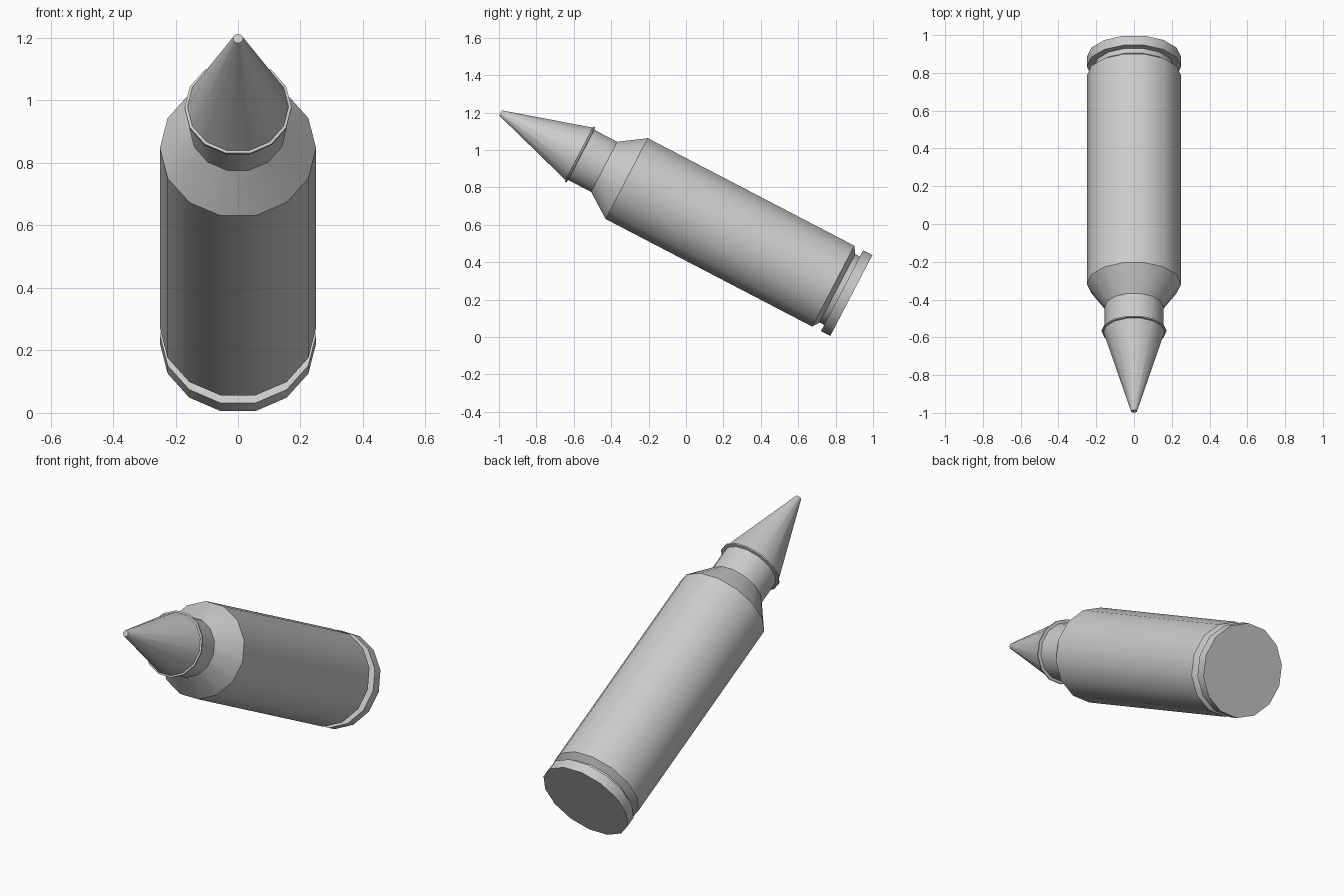
import bpy, bmesh, math
from mathutils import Matrix, Vector

if "Cube" in bpy.data.objects:
    bpy.data.objects.remove(bpy.data.objects["Cube"])

SIDES = 14
TILT = math.radians(62.5)
BASE = Vector((0, 0.884, 0.222))
PLACE = Matrix.Translation(BASE) @ Matrix.Rotation(TILT, 4, 'X')


def lathe(name, profile):
    """Revolve (radius, height) points into a capped solid along the tilted axis."""
    bm = bmesh.new()
    rings = []
    for r, h in profile:
        rings.append([bm.verts.new((r * math.cos(2 * math.pi * i / SIDES),
                                    r * math.sin(2 * math.pi * i / SIDES), h))
                      for i in range(SIDES)])
    for low, high in zip(rings, rings[1:]):
        for i in range(SIDES):
            j = (i + 1) % SIDES
            bm.faces.new((low[i], low[j], high[j], high[i]))
    bm.faces.new(rings[0][::-1])
    bm.faces.new(rings[-1])
    bm.transform(PLACE)
    mesh = bpy.data.meshes.new(name)
    bm.to_mesh(mesh)
    bm.free()
    obj = bpy.data.objects.new(name, mesh)
    bpy.context.collection.objects.link(obj)
    bpy.ops.object.select_all(action='DESELECT')
    obj.select_set(True)
    bpy.context.view_layer.objects.active = obj
    bpy.ops.object.shade_smooth_by_angle(angle=math.radians(30))
    return obj


# Whole revolved outline: rear rim, groove, body, shoulder, neck, lip, pointed tip
lathe("cartridge", [
    (0.25, 0.0), (0.25, 0.056),        # rear rim
    (0.212, 0.056), (0.212, 0.084),    # extractor groove
    (0.25, 0.109), (0.25, 1.354),      # body
    (0.155, 1.49), (0.155, 1.628),     # shoulder and neck
    (0.171, 1.631), (0.171, 1.639),    # lip
    (0.162, 1.641), (0.016, 2.114),    # pointed tip
])
